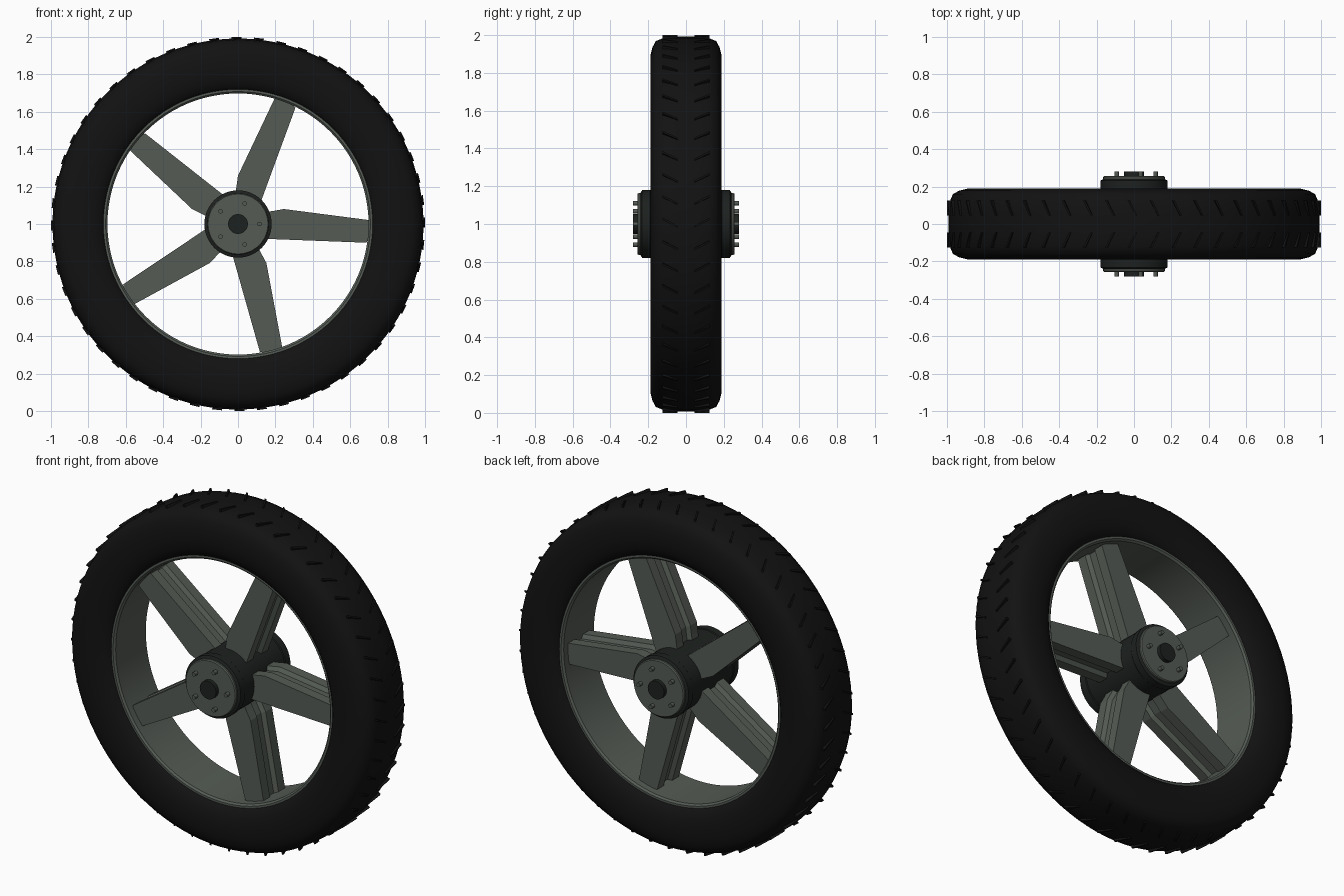
import bpy, bmesh, math
from math import pi, cos, sin

if "Cube" in bpy.data.objects:
    bpy.data.objects.remove(bpy.data.objects["Cube"])

CZ = 1.0  # axle height


def material(name, c):
    m = bpy.data.materials.new(name)
    m.diffuse_color = (*c, 1)
    m.use_nodes = True
    m.node_tree.nodes["Principled BSDF"].inputs["Base Color"].default_value = m.diffuse_color
    return m


RUBBER = material("rubber", (0.006, 0.006, 0.006))
METAL = material("grey_green_metal", (0.09, 0.105, 0.09))
DARK = material("dark_metal", (0.012, 0.015, 0.013))


def finish(name, bm, mat, angle=None):
    bmesh.ops.recalc_face_normals(bm, faces=bm.faces)
    me = bpy.data.meshes.new(name)
    bm.to_mesh(me)
    bm.free()
    ob = bpy.data.objects.new(name, me)
    bpy.context.collection.objects.link(ob)
    ob.location.z = CZ
    me.materials.append(mat)
    if angle:
        bpy.ops.object.select_all(action='DESELECT')
        ob.select_set(True)
        bpy.context.view_layer.objects.active = ob
        bpy.ops.object.shade_smooth_by_angle(angle=math.radians(angle))
    return ob


def polar(r, a, y):
    return (r * cos(a), y, r * sin(a))


def lathe(name, profile, mat, n=96, closed=True, angle=35):
    """Revolve (radius, y) points about the axle."""
    bm = bmesh.new()
    rings = [[bm.verts.new(polar(r, 2 * pi * i / n, y)) for i in range(n)] for r, y in profile]
    pairs = list(zip(rings, rings[1:])) + ([(rings[-1], rings[0])] if closed else [])
    for a, b in pairs:
        for i in range(n):
            j = (i + 1) % n
            bm.faces.new((a[i], a[j], b[j], b[i]))
    if not closed:
        bm.faces.new(rings[0])
        bm.faces.new(rings[-1])
    return finish(name, bm, mat, angle)


def mirrored(half):
    return half + [(r, -y) for r, y in reversed(half) if y > 0]


def prism(bm, rings):
    """Skin a stack of equal-length loops and cap both ends."""
    vs = [[bm.verts.new(p) for p in ring] for ring in rings]
    n = len(vs[0])
    for a, b in zip(vs, vs[1:]):
        for i in range(n):
            j = (i + 1) % n
            bm.faces.new((a[i], a[j], b[j], b[i]))
    bm.faces.new(vs[0])
    bm.faces.new(vs[-1])


# Tyre carcass and rim
lathe("tyre", mirrored([(0.71, 0.14), (0.735, 0.165), (0.77, 0.181), (0.82, 0.189), (0.89, 0.189),
                        (0.935, 0.178), (0.968, 0.16), (0.985, 0.12), (0.992, 0.06)]), RUBBER, 96, True, 50)
lathe("rim", mirrored([(0.725, 0.15), (0.708, 0.15), (0.698, 0.14)]), METAL)

# Slanted tread lugs in a chevron
bm = bmesh.new()
LUGS = 52
for k in range(LUGS):
    t = 2 * pi * k / LUGS
    for s in (-1, 1):
        foot = [(0.045, -0.018), (0.125, 0.022), (0.125, 0.034), (0.045, -0.008)]
        prism(bm, [[polar(r, t + a, s * y) for y, a in foot] for r in (0.972, 1.0)])
finish("tread_lugs", bm, RUBBER)

# Five spokes, each with a groove running along its sides
top = [(0.12, 0.06), (0.19, 0.07), (0.245, 0.08), (0.708, 0.02)]
low = [(0.12, -0.078), (0.19, -0.081), (0.245, -0.083), (0.687, -0.10)]
for k in range(5):
    a = 2 * pi * k / 5
    bm = bmesh.new()
    rings = []
    for y, d in ((-0.10, 0), (-0.04, 0), (-0.025, 0.022), (0.025, 0.022), (0.04, 0), (0.10, 0)):
        outline = [(x, z - d) for x, z in top] + [(0.712, -0.04)] + [(x, z + d) for x, z in reversed(low)]
        rings.append([(x * cos(a) - z * sin(a), y, x * sin(a) + z * cos(a)) for x, z in outline])
    prism(bm, rings)
    finish(f"spoke_{k + 1}", bm, METAL)

# Hub barrel, then end plates, axle caps and bolts on both sides
lathe("hub", mirrored([(0.165, 0.24), (0.18, 0.232), (0.18, 0.19), (0.176, 0.185)]), DARK, 48, False)
for side, s in (("front", -1), ("back", 1)):
    lathe(f"{side}_hub_plate", [(0.165, s * 0.22), (0.165, s * 0.25), (0.16, s * 0.256)],
          METAL, 48, False)
    lathe(f"{side}_axle_cap", [(0.053, s * 0.24), (0.053, s * 0.28)], DARK, 32, False)
    bm = bmesh.new()
    for k in range(5):
        cx, _, cz = polar(0.115, 2 * pi * k / 5, 0)
        prism(bm, [[(cx + 0.012 * cos(i * pi / 5), y, cz + 0.012 * sin(i * pi / 5))
                    for i in range(10)] for y in (s * 0.245, s * 0.28)])
    finish(f"{side}_bolts", bm, METAL, 40)
